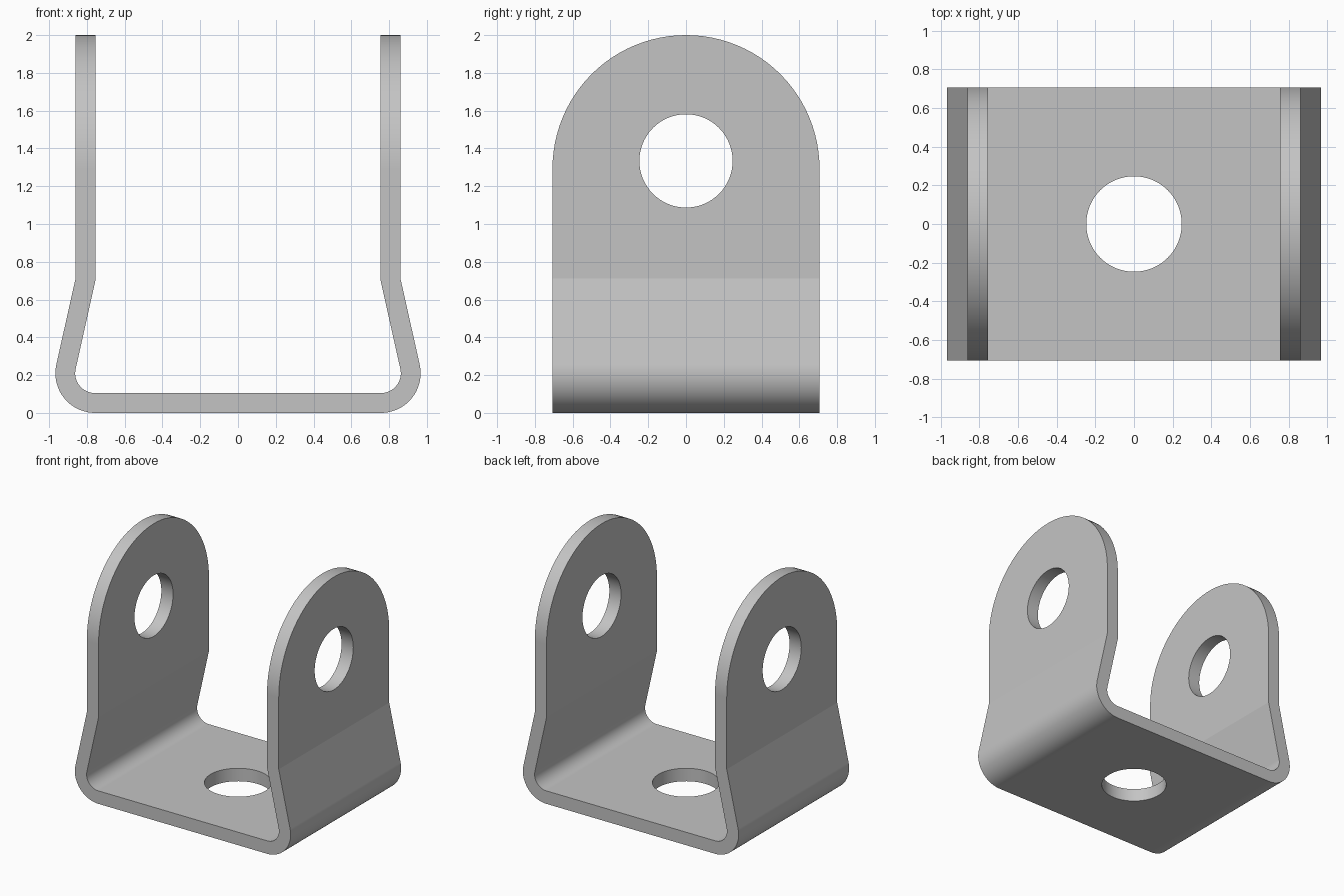
import bpy, bmesh
from math import sin, cos, pi, radians
from mathutils import Vector

if "Cube" in bpy.data.objects:
    bpy.data.objects.remove(bpy.data.objects["Cube"])

TOP, HALF_DEPTH, THICK = 2.0, 0.707, 0.105
BEND_X, OUTER_R, TILT = 0.757, 0.21, radians(12.6)
LEG_X, HOLE_R, HOLE_Z = 0.86, 0.247, 1.334

steel = bpy.data.materials.new("plain_grey_steel")
steel.use_nodes = True
steel.diffuse_color = (0.55, 0.55, 0.55, 1)
steel.node_tree.nodes["Principled BSDF"].inputs["Base Color"].default_value = steel.diffuse_color


def prism(name, points, extrude):
    """Extrude a closed outline along a vector."""
    bm = bmesh.new()
    face = bm.faces.new([bm.verts.new(p) for p in points])
    new = bmesh.ops.extrude_face_region(bm, geom=[face])["geom"]
    bmesh.ops.translate(bm, vec=Vector(extrude),
                        verts=[g for g in new if isinstance(g, bmesh.types.BMVert)])
    bmesh.ops.recalc_face_normals(bm, faces=bm.faces)
    mesh = bpy.data.meshes.new(name)
    bm.to_mesh(mesh)
    bm.free()
    mesh.materials.append(steel)
    obj = bpy.data.objects.new(name, mesh)
    bpy.context.collection.objects.link(obj)
    return obj


def arc(cx, cz, r, start, end, steps):
    return [(cx + r * cos(start + (end - start) * i / steps),
             cz + r * sin(start + (end - start) * i / steps)) for i in range(steps + 1)]


def side_outline(radius, leg_x):
    """Right half of one skin of the sheet: corner bend, sloped part, upright."""
    pts = arc(BEND_X, OUTER_R, radius, -pi / 2, TILT, 18)
    x, z = pts[-1]
    kink_z = z + (x - leg_x) * cos(TILT) / sin(TILT)
    return pts + [(leg_x, kink_z), (leg_x, TOP + 0.1)]


# Bent sheet: outer skin up the right, inner skin back down, then mirrored
half = side_outline(OUTER_R, LEG_X)
inner = side_outline(OUTER_R - THICK, LEG_X - THICK)
mirror = lambda pts: [(-x, z) for x, z in pts]
outline = half + inner[::-1] + mirror(inner) + mirror(half)[::-1]
bracket = prism("clevis_bracket", [(x, -0.8, z) for x, z in outline], (0, 1.6, 0))

# Rounded ear outline trims the sheet to its depth
ear = arc(0, TOP - HALF_DEPTH, HALF_DEPTH, 0, pi, 48)
ear = [(HALF_DEPTH, -0.2)] + ear + [(-HALF_DEPTH, -0.2)]
trim = prism("ear_trim", [(-1.2, y, z) for y, z in ear], (2.4, 0, 0))

# Pin holes through both ears, and the mounting hole through the base
circle = arc(0, 0, HOLE_R, 0, 2 * pi, 64)[:-1]
pin = prism("pin_hole_cutter", [(-1.2, y, z + HOLE_Z) for y, z in circle], (2.4, 0, 0))
mount = prism("base_hole_cutter", [(x, y, -0.2) for x, y in circle], (0, 0, 0.6))

bpy.ops.object.select_all(action="DESELECT")
bpy.context.view_layer.objects.active = bracket
bracket.select_set(True)
for cutter, operation in ((trim, "INTERSECT"), (pin, "DIFFERENCE"), (mount, "DIFFERENCE")):
    cutter.hide_render = True
    mod = bracket.modifiers.new(cutter.name, "BOOLEAN")
    mod.operation, mod.object, mod.solver = operation, cutter, "EXACT"
    bpy.ops.object.modifier_apply(modifier=mod.name)
    bpy.data.objects.remove(cutter)

# Smooth bends and rims, crisp kinks and flat plates
bpy.ops.object.shade_smooth_by_angle(angle=radians(10))
weighted = bracket.modifiers.new("flat_plates", "WEIGHTED_NORMAL")
weighted.keep_sharp = True
